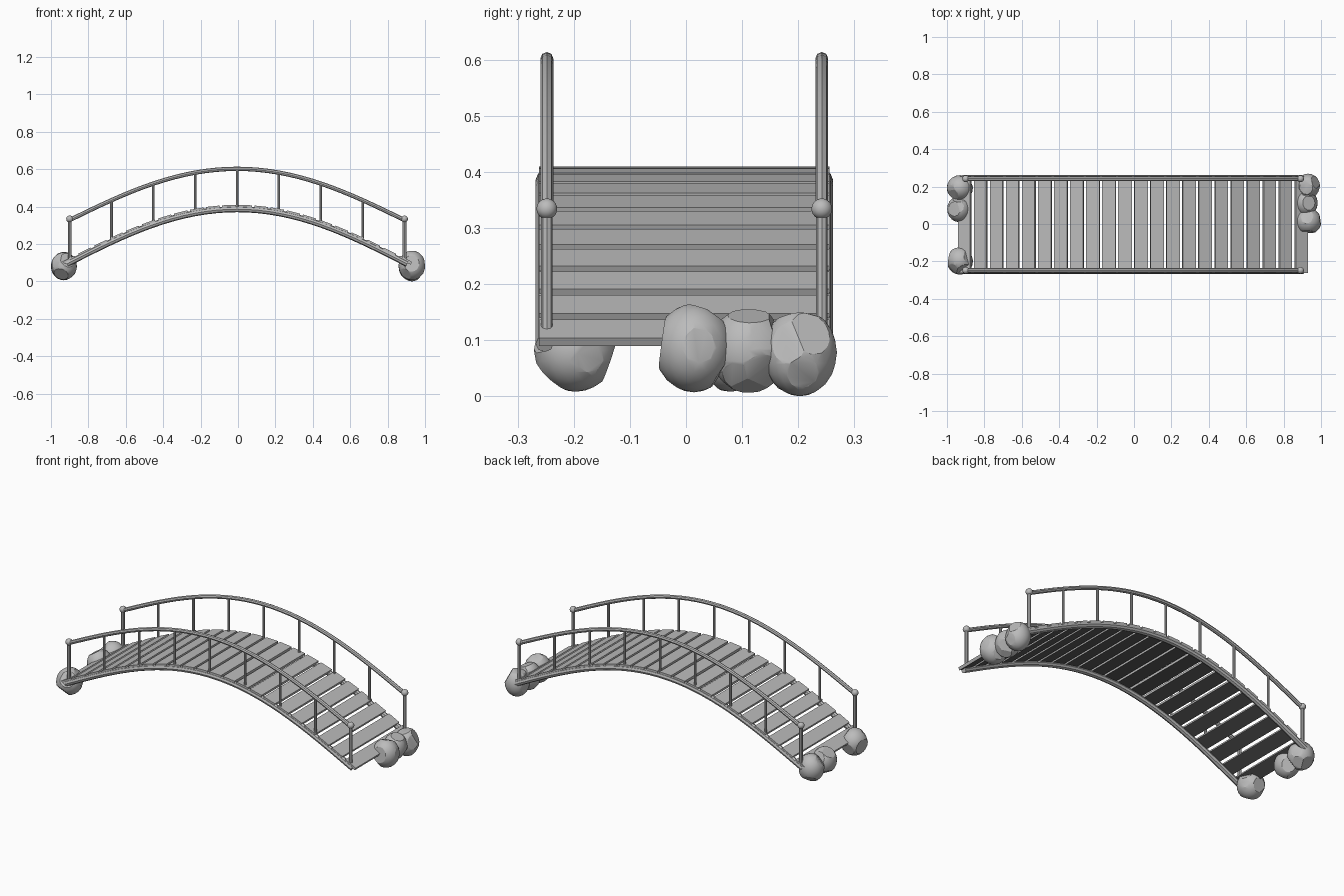
import bpy, bmesh, math, random
from mathutils import Vector, Matrix

if "Cube" in bpy.data.objects:
    bpy.data.objects.remove(bpy.data.objects["Cube"], do_unlink=True)


def material(name, value):
    mat = bpy.data.materials.new(name)
    mat.use_nodes = True
    colour = (value, value, value, 1)
    mat.diffuse_color = colour
    mat.node_tree.nodes["Principled BSDF"].inputs["Base Color"].default_value = colour
    return mat


grey = material("weathered_grey", 0.5)
dark = material("dark_underside", 0.1)

HALF = 0.895                       # half span between the end posts
SIDE = 0.245                       # handrail distance from the middle
OFFSET = Vector((-0.005, -0.003, 0))


def arch(x, crown, drop=0.285):
    """Height of an arched line that straightens towards its ends."""
    t = (x / HALF) ** 2
    return crown - drop * (1.2 * t - 0.2 * t * t)


def finish(obj):
    """Assign the colour and smooth everything but sharp edges."""
    obj.data.materials.clear()
    obj.data.materials.append(grey)
    bpy.ops.object.select_all(action='DESELECT')
    obj.select_set(True)
    bpy.context.view_layer.objects.active = obj
    bpy.ops.object.shade_smooth_by_angle(angle=math.radians(25))
    return obj


def from_bmesh(name, bm):
    bmesh.ops.recalc_face_normals(bm, faces=bm.faces[:])
    mesh = bpy.data.meshes.new(name)
    bm.to_mesh(mesh)
    bm.free()
    obj = bpy.data.objects.new(name, mesh)
    bpy.context.collection.objects.link(obj)
    return finish(obj)


def tube(name, points, radius):
    """Eight-sided capped tube along a path."""
    curve = bpy.data.curves.new(name, 'CURVE')
    curve.dimensions = '3D'
    curve.bevel_depth = radius
    curve.bevel_resolution = 2
    curve.use_fill_caps = True
    spline = curve.splines.new('POLY')
    spline.points.add(len(points) - 1)
    for p, co in zip(spline.points, points):
        p.co = (*(Vector(co) + OFFSET), 1)
    obj = bpy.data.objects.new(name, curve)
    bpy.context.collection.objects.link(obj)
    bpy.ops.object.select_all(action='DESELECT')
    obj.select_set(True)
    bpy.context.view_layer.objects.active = obj
    bpy.ops.object.convert(target='MESH')
    return finish(bpy.context.view_layer.objects.active)


def span(half, y, crown, drop, steps=32):
    xs = [half * (2 * i / steps - 1) for i in range(steps + 1)]
    return [(x, y, arch(x, crown, drop)) for x in xs]


# Deck planks, each tilted along the arch
bm = bmesh.new()
COUNT, PITCH = 22, 0.0857
for i in range(COUNT):
    x = (i - (COUNT - 1) / 2) * PITCH
    slope = (arch(x + 0.02, 0.401) - arch(x - 0.02, 0.401)) / 0.04
    place = (Matrix.Translation(OFFSET + Vector((x, 0, arch(x, 0.401))))
             @ Matrix.Rotation(-math.atan(slope), 4, 'Y')
             @ Matrix.Diagonal((0.073, 0.518, 0.016, 1)))
    bmesh.ops.create_cube(bm, size=1, matrix=place)
deck = from_bmesh("deck_planks", bm)

# Dark undersides of the planks
deck.data.materials.append(dark)
for face in deck.data.polygons:
    face.material_index = 1 if face.normal.z < -0.6 else 0

# Beams, handrails, posts and end knobs on both sides
for side, y in (("left", SIDE), ("right", -SIDE)):
    edge = math.copysign(0.249, y)
    tube(f"beam_{side}", span(0.91, edge, 0.386, 0.285), 0.016)
    tube(f"handrail_{side}", span(HALF, y, 0.602, 0.274), 0.0115)
    for i in range(9):
        x = HALF * (i / 4 - 1)
        radius = 0.010 if i in (0, 8) else 0.007
        foot, top = arch(x, 0.392), arch(x, 0.602, 0.274)
        tube(f"post_{side}_{i + 1}", [(x, y, foot), (x, y, top)], radius)
    bm = bmesh.new()
    for x in (-HALF, HALF):
        centre = OFFSET + Vector((x, y, 0.334))
        bmesh.ops.create_icosphere(bm, subdivisions=3, radius=0.0185,
                                   matrix=Matrix.Translation(centre))
    from_bmesh(f"end_knobs_{side}", bm)


def boulder(name, centre, size, seed):
    """Rounded stone with a few random flat cuts."""
    rng = random.Random(seed)
    bm = bmesh.new()
    bmesh.ops.create_icosphere(bm, subdivisions=3, radius=1)
    for _ in range(8):
        normal = Vector([rng.gauss(0, 1) for _ in range(3)]).normalized()
        cut = bmesh.ops.bisect_plane(
            bm, geom=bm.verts[:] + bm.edges[:] + bm.faces[:],
            plane_co=normal * rng.uniform(0.8, 0.93), plane_no=normal,
            clear_outer=True)
        rim = [e for e in cut["geom_cut"] if isinstance(e, bmesh.types.BMEdge)]
        if rim:
            bmesh.ops.edgeloop_fill(bm, edges=rim)
    bm.transform(Matrix.Translation(centre) @ Matrix.Diagonal((*size, 1)))
    from_bmesh(name, bm)


# Boulders at both ends
boulder("boulder_left_front", (0.930, 0.014, 0.086), (0.072, 0.070, 0.079), 3)
boulder("boulder_left_middle", (0.920, 0.112, 0.082), (0.062, 0.070, 0.077), 8)
boulder("boulder_left_back", (0.930, 0.203, 0.078), (0.065, 0.066, 0.078), 5)
boulder("boulder_right_front", (-0.931, -0.197, 0.082), (0.070, 0.074, 0.074), 12)
boulder("boulder_right_middle", (-0.935, 0.08, 0.082), (0.064, 0.070, 0.074), 21)
boulder("boulder_right_back", (-0.931, 0.193, 0.082), (0.070, 0.068, 0.076), 34)
